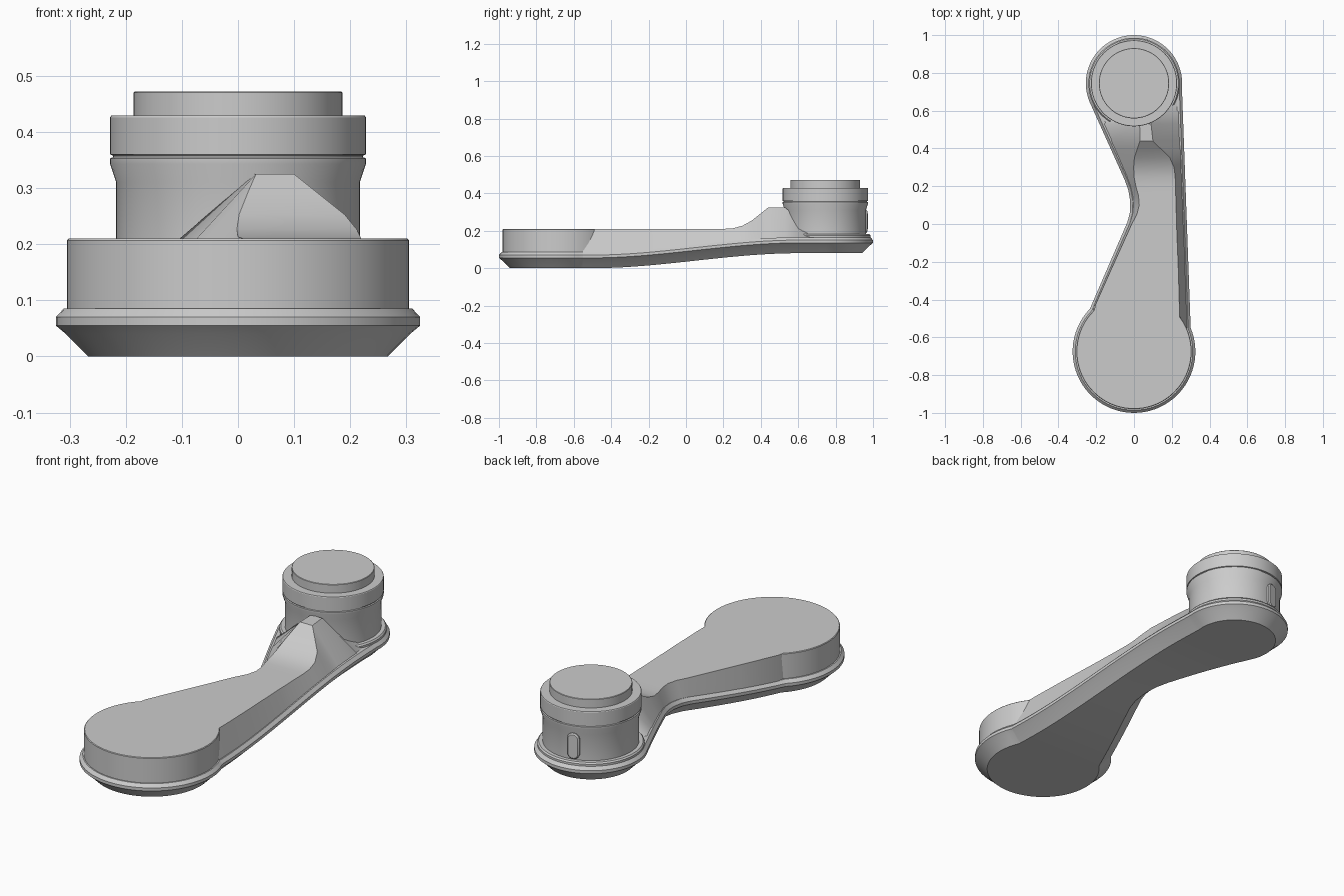
import bpy, bmesh
from math import sin, cos, pi, radians
from mathutils import Vector

if "Cube" in bpy.data.objects:
    bpy.data.objects.remove(bpy.data.objects["Cube"])

grey = bpy.data.materials.new("plain_grey")
grey.use_nodes = True
grey.diffuse_color = (0.6, 0.6, 0.6, 1)
grey.node_tree.nodes["Principled BSDF"].inputs["Base Color"].default_value = (0.6, 0.6, 0.6, 1)

GRIP_Y, KNOB_Y = -0.675, 0.745
GRIP_R, KNOB_R = 0.325, 0.255


def rise(y):
    """Upward bend of the arm from the wide end to the knob end."""
    t = min(max((y + 0.5) / 1.1, 0), 1)
    return 0.08 * t * t * (3 - 2 * t)


def finish(name, bm):
    bmesh.ops.recalc_face_normals(bm, faces=bm.faces)
    mesh = bpy.data.meshes.new(name)
    bm.to_mesh(mesh)
    bm.free()
    mesh.materials.append(grey)
    obj = bpy.data.objects.new(name, mesh)
    bpy.context.collection.objects.link(obj)
    bpy.ops.object.select_all(action="DESELECT")
    obj.select_set(True)
    bpy.context.view_layer.objects.active = obj
    bpy.ops.object.shade_smooth_by_angle(angle=radians(28))
    return obj


def loft(rings):
    """Skin a stack of equal-length closed rings and cap both ends."""
    bm = bmesh.new()
    rows = [[bm.verts.new(p) for p in ring] for ring in rings]
    n = len(rows[0])
    for a, b in zip(rows, rows[1:]):
        for i in range(n):
            j = (i + 1) % n
            bm.faces.new((a[i], a[j], b[j], b[i]))
    bm.faces.new(rows[0])
    bm.faces.new(rows[-1])
    return bm


def lathe(name, y, profile, n=72):
    rings = [[(r * cos(2 * pi * i / n), y + r * sin(2 * pi * i / n), z) for i in range(n)]
             for r, z in profile]
    return finish(name, loft(rings))


def arc(y, r, start, end, n):
    angles = [radians(start + (end - start) * i / n) for i in range(n + 1)]
    return [Vector((r * cos(a), y + r * sin(a))) for a in angles]


# Plate outline: straight on one side, pinched at the waist on the other
waist = [(-0.05, 0.235), (-0.03, 0.18), (-0.02, 0.12), (-0.022, 0.06), (-0.035, 0.01)]
outline = (arc(KNOB_Y, KNOB_R, -5.6, 203, 40) + [Vector(p) for p in waist]
           + arc(GRIP_Y, GRIP_R, 136, 382.6, 48))


def inset(d):
    n = len(outline)
    ring = []
    for i, p in enumerate(outline):
        a = (p - outline[i - 1]).normalized()
        b = (outline[(i + 1) % n] - p).normalized()
        t = (a + b).normalized()
        ring.append(p + Vector((-t.y, t.x)) * d)
    return ring


# Base plate with bevelled rim, sliced across and bent upward
layers = [(0.058, 0), (0.018, 0.04), (0, 0.055), (0, 0.07), (0.014, 0.085)]
bm = loft([[(p.x, p.y, z) for p in inset(d)] for d, z in layers])
for k in range(26):
    bmesh.ops.bisect_plane(bm, geom=bm.verts[:] + bm.edges[:] + bm.faces[:],
                           plane_co=(0, -0.55 + 0.05 * k, 0), plane_no=(0, 1, 0))
for v in bm.verts:
    v.co.z += rise(v.co.y)
finish("base_plate", bm)

# Wide rounded end of the arm
lathe("wide_end", GRIP_Y, [(0.305, 0.06), (0.305, 0.207), (0.302, 0.21)])


# Arm body: (y, top left x, top right x, top z), flanks running down to the plate
def plate_left(y):
    pts = [(-0.235, -0.45)] + waist[::-1] + [(-0.235, 0.645)]
    for (x0, y0), (x1, y1) in zip(pts, pts[1:]):
        if y <= y1:
            return x0 + (x1 - x0) * (y - y0) / (y1 - y0)
    return -0.235


def plate_right(y):
    return 0.3 - 0.045 * (y + 0.55) / 1.27


sections = [
    (-0.55, -0.23, 0.24, 0.21), (-0.43, -0.205, 0.24, 0.21), (-0.25, -0.125, 0.235, 0.21),
    (0, -0.012, 0.225, 0.21), (0.05, 0.015, 0.224, 0.21), (0.1, 0.028, 0.222, 0.21),
    (0.15, 0.024, 0.221, 0.21), (0.2, 0.01, 0.22, 0.21), (0.25, 0, 0.218, 0.213),
    (0.3, -0.002, 0.212, 0.226), (0.35, 0.002, 0.19, 0.253), (0.4, 0.018, 0.14, 0.293),
    (0.44, 0.032, 0.1, 0.325), (0.53, 0.03, 0.09, 0.325), (0.6, 0.03, 0.09, 0.262),
    (0.67, 0.03, 0.09, 0.2), (0.75, 0.03, 0.09, 0.17),
]
rings = []
for y, left, right, top in sections:
    low = 0.075 + rise(y)
    rings.append([(max(plate_left(y), -0.235) + 0.014, y, low), (left, y, top),
                  (right, y, top), (plate_right(y) - 0.016, y, low)])
finish("arm_body", loft(rings))

# Collar and knob
lathe("knob_collar", KNOB_Y, [(0.241, 0.14), (0.241, 0.175), (0.235, 0.182), (0.2, 0.182)])
lathe("knob", KNOB_Y, [(0.217, 0.17), (0.217, 0.31), (0.228, 0.343), (0.228, 0.353),
                       (0.223, 0.355), (0.223, 0.358), (0.228, 0.36), (0.228, 0.426),
                       (0.226, 0.429), (0.186, 0.429), (0.186, 0.47), (0.184, 0.472)])

# Small rounded tab on the back of the knob neck
out = Vector((cos(radians(104)), sin(radians(104)), 0))
side = Vector((-out.y, out.x, 0))
centre = Vector((0, KNOB_Y, 0.25))
rings = []
for depth, r in [(0.2, 0.03), (0.223, 0.03), (0.228, 0.024)]:
    ring = []
    for i in range(24):
        a = 2 * pi * (i + 0.5) / 24
        shift = 0.034 if sin(a) > 0 else -0.034
        ring.append(centre + out * depth + side * r * cos(a)
                    + Vector((0, 0, r * sin(a) + shift)))
    rings.append(ring)
finish("knob_tab", loft(rings))
